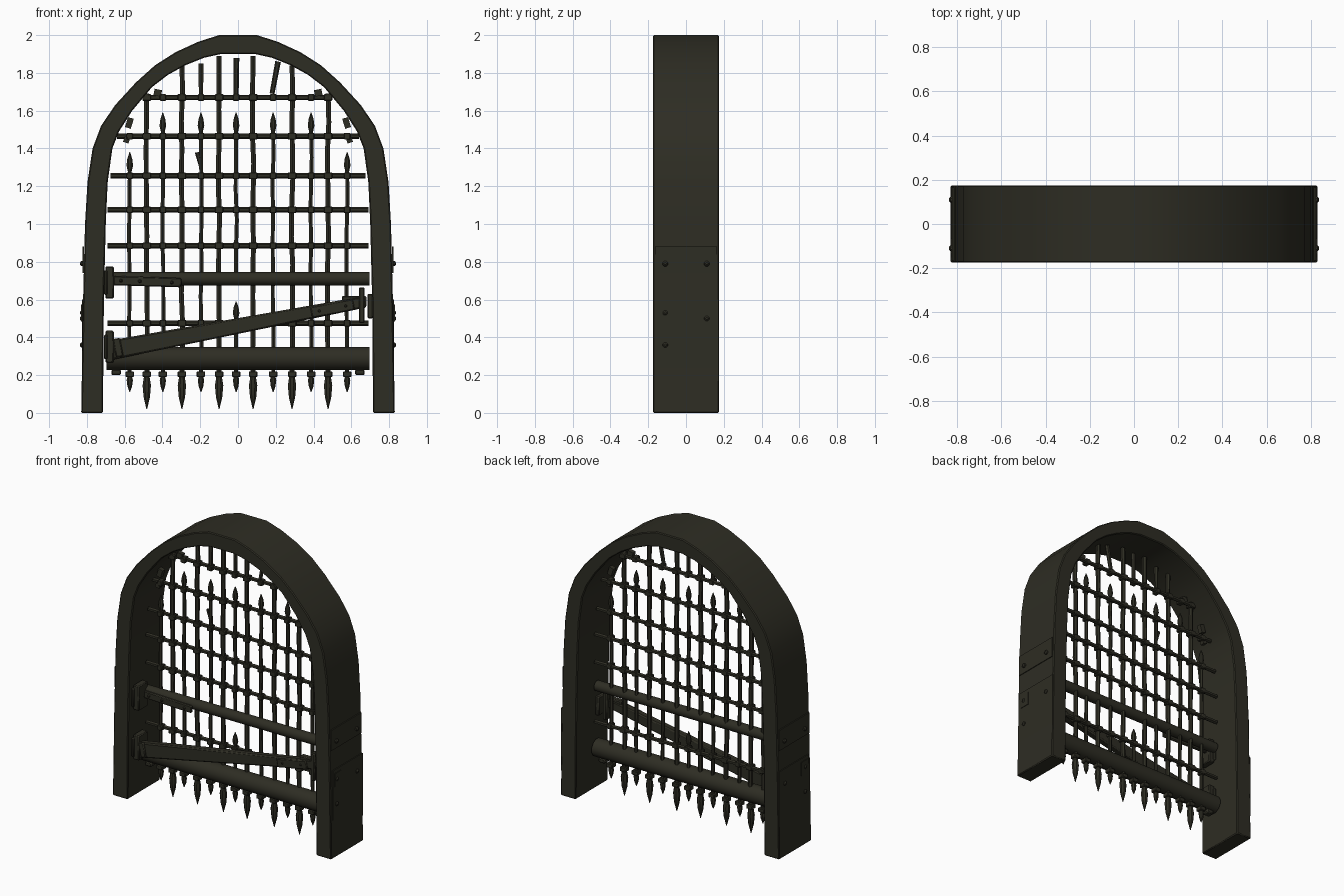
import bpy, bmesh, random
from math import pi, cos, sin
from mathutils import Vector

random.seed(4)
cube = bpy.data.objects.get("Cube")
if cube:
    bpy.data.objects.remove(cube, do_unlink=True)

iron = bpy.data.materials.new("dark_olive_iron")
iron.use_nodes = True
COLOUR = (0.027, 0.026, 0.017, 1)
iron.diffuse_color = COLOUR
iron.node_tree.nodes["Principled BSDF"].inputs["Base Color"].default_value = COLOUR


def finish(name, bm, bevel=0):
    """Turn a bmesh into a named, shaded object."""
    bmesh.ops.recalc_face_normals(bm, faces=bm.faces)
    mesh = bpy.data.meshes.new(name)
    bm.to_mesh(mesh)
    bm.free()
    mesh.materials.append(iron)
    ob = bpy.data.objects.new(name, mesh)
    bpy.context.collection.objects.link(ob)
    if bevel:
        mod = ob.modifiers.new("edge", "BEVEL")
        mod.width, mod.segments, mod.limit_method = bevel, 1, "ANGLE"
    bpy.ops.object.select_all(action="DESELECT")
    ob.select_set(True)
    bpy.context.view_layer.objects.active = ob
    bpy.ops.object.shade_smooth_by_angle(angle=0.6)
    return ob


def loft(bm, rings, sides=8):
    """Skin through (centre, radius) rings, square to the first-to-last axis."""
    axis = Vector(rings[-1][0]) - Vector(rings[0][0])
    turn = axis.to_track_quat("Z", "Y")
    loops = []
    for centre, r in rings:
        loops.append([bm.verts.new(Vector(centre) + turn @ Vector(
            (r * cos(2 * pi * (i + .5) / sides), r * sin(2 * pi * (i + .5) / sides), 0)))
            for i in range(sides)])
    for a, b in zip(loops, loops[1:]):
        for i in range(sides):
            j = (i + 1) % sides
            bm.faces.new((a[i], a[j], b[j], b[i]))
    bm.faces.new(loops[0][::-1])
    bm.faces.new(loops[-1])


def box(bm, centre, size, tilt=0):
    """Box tilted in the front plane."""
    made = bmesh.ops.create_cube(bm, size=1)["verts"]
    for v in made:
        x, y, z = v.co.x * size[0], v.co.y * size[1], v.co.z * size[2]
        v.co = Vector(centre) + Vector((x * cos(tilt) - z * sin(tilt), y,
                                        x * sin(tilt) + z * cos(tilt)))


# Stone arch: half outline of outer and inner edge, mirrored, extruded in depth
OUTER = [(.83, 0), (.82, .6), (.81, 1), (.797, 1.22), (.77, 1.4), (.725, 1.52),
         (.65, 1.63), (.54, 1.75), (.44, 1.84), (.33, 1.91), (.21, 1.965), (.1, 2)]
INNER = [(.715, 0), (.71, .6), (.7, 1), (.69, 1.22), (.665, 1.4), (.63, 1.49),
         (.56, 1.6), (.455, 1.725), (.37, 1.79), (.28, 1.84), (.18, 1.88), (.09, 1.9)]


def whole(half):
    return half + [(-x, z) for x, z in reversed(half)]


bm = bmesh.new()
rows = [[bm.verts.new((x, y, z)) for x, z in whole(edge)]
        for edge, y in ((OUTER, -.175), (OUTER, .175), (INNER, .175), (INNER, -.175))]
for k in range(4):
    a, b = rows[k], rows[(k + 1) % 4]
    for i in range(len(a) - 1):
        bm.faces.new((a[i], a[i + 1], b[i + 1], b[i]))
for i in (0, -1):
    bm.faces.new([r[i] for r in rows])
finish("stone_arch", bm, .006)

# Vertical bars, alternating long and short, with spear points
Y = -.015
XS = [-.573, -.483, -.398, -.297, -.196, -.1, -.01, .08, .186, .286, .387, .477, .578]
LONG_TOPS = {1: 1.69, 3: 1.85, 5: 1.89, 7: 1.89, 9: 1.84, 11: 1.69}
bars, spikes, collars = bmesh.new(), bmesh.new(), bmesh.new()


def spear(bm, x, base, tip, width):
    d = tip - base
    loft(bm, [((x, Y, base), width * .6), ((x, Y, base + d * .3), width),
              ((x, Y, base + d * .65), width * .75), ((x, Y, tip), .002)])


def rod(x, low, high, r):
    n = max(2, int((high - low) / .14))
    rings = []
    for i in range(n + 1):
        wob = random.uniform(-.004, .004) if 0 < i < n else 0
        rings.append(((x + wob, Y, low + (high - low) * i / n), r))
    loft(bars, rings, 6)


for i, x in enumerate(XS):
    long_bar = i % 2 == 1
    if long_bar:
        rod(x, .18, LONG_TOPS[i], .015)
        spear(spikes, x, .2, .02, .024)
    else:
        top = 1.29 if i in (0, 12) else 1.5
        if i == 6:
            rod(x, .18, .52, .012)
            spear(spikes, x, .5, .59, .019)
            rod(x, .7, top, .012)
        else:
            rod(x, .18, top, .012)
        spear(spikes, x, top - .01, top + .09, .019)
        spear(spikes, x, .2, .11, .018)
    box(collars, (x, Y, .205), (.045, .045, .03))

# Broken bar pieces under the crown and at the sides
for x0, z0, x1, z1 in ((-.196, 1.67, -.196, 1.85), (-.01, 1.67, -.008, 1.88),
                       (.18, 1.69, .212, 1.86)):
    loft(bars, [((x0, Y, z0), .013), ((x1, Y, z1), .015)], 6)
for s in (-1, 1):
    box(bars, (s * .575, Y, 1.535), (.032, .03, .055), s * .3)
    box(bars, (s * .425, Y, 1.695), (.04, .03, .035), s * .2)
    box(bars, (s * .59, Y, 1.445), (.03, .03, .03), s * .3)
loft(bars, [((-.2, Y, 1.31), .008), ((-.215, Y, 1.38), .014)], 6)

# Horizontal bars and the clamps where long bars cross them
cross = bmesh.new()
for z, half in ((1.67, .5), (1.465, .64), (1.255, .675), (1.075, .69), (.885, .69), (.475, .69)):
    loft(cross, [((-half, Y + .012, z), .014), ((half, Y + .012, z), .014)], 6)
    for i, x in enumerate(XS):
        if abs(x) < half:
            w = .045 if i % 2 else .034
            box(collars, (x, Y + .004, z), (w, .045, .036))
finish("vertical_bars", bars)
finish("spear_points", spikes)
finish("crossbars", cross)
finish("bar_clamps", collars, .004)

# Heavy round beams
for name, z, r in (("lower_beam", .288, .062), ("upper_beam", .71, .036)):
    bm = bmesh.new()
    loft(bm, [((-.695, -.03, z), r), ((.695, -.03, z), r)], 12)
    finish(name, bm)

# Tapered diagonal brace on the front
bm = bmesh.new()
box(bm, (0, -.1, 0), (1.36, .05, .1))
for v in bm.verts:
    grow = .62 if v.co.x > 0 else 1.05
    v.co.z = v.co.z * grow + .46 + v.co.x * .19
finish("diagonal_brace", bm, .008)

# Strap plates, hinges and end brackets
bm = bmesh.new()
for z in (.69, .35):
    box(bm, (-.68, -.085, z), (.045, .1, .17))
    box(bm, (-.7, -.085, z), (.02, .12, .13))
box(bm, (-.635, -.125, .345), (.04, .02, .1), .19)
box(bm, (.655, -.09, .57), (.03, .08, .19))
box(bm, (.7, -.09, .565), (.03, .11, .13))
box(bm, (.5, -.128, .553), (.23, .014, .06), .19)
box(bm, (-.48, -.07, .695), (.36, .02, .05), -.03)
box(bm, (.6, -.1, .595), (.1, .04, .05))
for s in (-1, 1):
    box(bm, (s * .645, -.03, .215), (.05, .05, .03))
finish("iron_brackets", bm, .006)

# Rivets on the straps
bm = bmesh.new()
for x, y, z in ((.43, -.13, .54), (.57, -.13, .566), (-.62, -.08, .7), (-.52, -.08, .697), (-.35, -.08, .69)):
    loft(bm, [((x, y, z), .01), ((x, y - .012, z), .005)], 6)
finish("strap_rivets", bm)

# Plates and bolts on the outer faces of the legs
for side, s in (("left", 1), ("right", -1)):
    bm = bmesh.new()
    box(bm, (s * .818, 0, .81), (.008, .33, .14))
    box(bm, (s * .822, .01, .385), (.008, .325, .43))
    box(bm, (s * .826, -.1, .53), (.008, .07, .09))
    finish(side + "_leg_plates", bm)
    bm = bmesh.new()
    for y, z in ((-.11, .79), (.11, .79), (-.11, .53), (.11, .5), (-.11, .36)):
        loft(bm, [((s * .815, y, z), .016), ((s * .83, y, z), .014), ((s * .837, y, z), .006)])
    finish(side + "_leg_bolts", bm)
